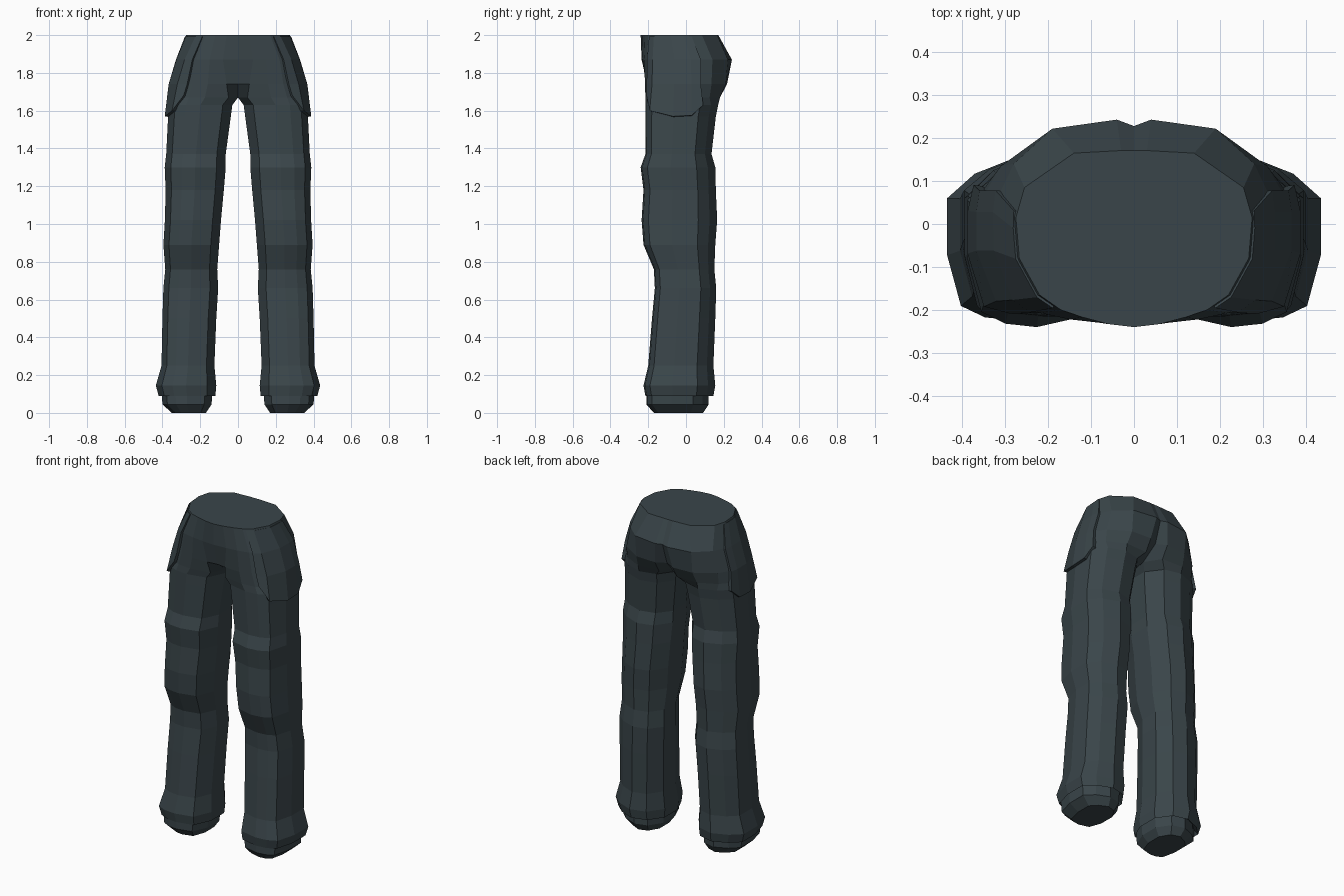
import bpy

if "Cube" in bpy.data.objects:
    bpy.data.objects.remove(bpy.data.objects["Cube"])

cloth = bpy.data.materials.new("dark slate cloth")
cloth.diffuse_color = (0.042, 0.060, 0.068, 1)
cloth.use_nodes = True
cloth.node_tree.nodes["Principled BSDF"].inputs["Base Color"].default_value = cloth.diffuse_color

# Leg cross-section, running from the front round the outside to the back and inside
SECTION = [(0, -1), (.45, -.96), (.8, -.82), (1, -.2), (1, .5), (.6, .8),
           (0, 1), (-.6, .87), (-1, .4), (-1, -.3), (-.7, -.87)]
N = len(SECTION)

# Leg levels: height, inner x, outer x, front y, back y
LEG = [(0.0, .17, .35, -.17, .09), (.045, .14, .40, -.21, .12), (.115, .135, .405, -.21, .12),
       (.09, .12, .42, -.215, .145), (.145, .115, .435, -.225, .155),
       (.25, .125, .405, -.20, .145), (.50, .115, .40, -.18, .155),
       (.66, .105, .395, -.165, .16), (.76, .11, .385, -.17, .15),
       (.89, .10, .395, -.225, .155), (1.02, .09, .387, -.235, .165),
       (1.18, .075, .383, -.225, .158), (1.30, .065, .388, -.24, .155),
       (1.37, .065, .38, -.215, .135), (1.57, .038, .37, -.215, .158),
       (1.63, .03, .368, -.215, .17)]

# Hip levels: the inside points lie on the centre line
HIPS = {
    1.67: [(.175, -.215), (.26, -.205), (.325, -.17), (.363, -.06), (.366, .06), (.31, .125),
           (.20, .18), (.06, .175), (0, .08), (0, -.10), (.05, -.195)],
    1.74: [(.16, -.217), (.24, -.207), (.31, -.17), (.352, -.06), (.353, .06), (.31, .135),
           (.19, .21), (.06, .217), (0, .185), (0, -.205), (.06, -.213)],
    1.87: [(.15, -.222), (.22, -.207), (.275, -.168), (.315, -.06), (.318, .06), (.28, .14),
           (.19, .222), (.04, .243), (0, .228), (0, -.235), (.08, -.23)],
    2.0: [(.12, -.217), (.17, -.20), (.22, -.165), (.267, -.08), (.275, .015), (.255, .085),
          (.14, .165), (.03, .171), (0, .171), (0, -.24), (.06, -.233)],
}

rings = []
for z, x0, x1, y0, y1 in LEG:
    cx, hx, cy, hy = (x0 + x1) / 2, (x1 - x0) / 2, (y0 + y1) / 2, (y1 - y0) / 2
    rings.append([(cx + u * hx, cy + v * hy, z) for u, v in SECTION])
rings += [[(x, y, z) for x, y in pts] for z, pts in HIPS.items()]


def add_object(name, verts, faces):
    mesh = bpy.data.meshes.new(name)
    mesh.from_pydata(verts, [], faces)
    mesh.materials.append(cloth)
    obj = bpy.data.objects.new(name, mesh)
    bpy.context.collection.objects.link(obj)
    return obj


def mirror(obj):
    mod = obj.modifiers.new("mirror", 'MIRROR')
    mod.use_clip = True
    mod.merge_threshold = 0.0005


# Trousers: one leg and half the hips, lofted and mirrored
first_hip = len(LEG)
faces = [tuple(reversed(range(N)))]
for r in range(len(rings) - 1):
    for i in range(N):
        if r >= first_hip and i == 8:      # open along the centre line
            continue
        j = (i + 1) % N
        faces.append((r * N + i, r * N + j, (r + 1) * N + j, (r + 1) * N + i))
faces.append(tuple((len(rings) - 1) * N + i for i in range(N)))
mirror(add_object("trousers", [p for ring in rings for p in ring], faces))


def on_body(column, z):
    """Point on the trousers at a fractional column and a height."""
    for low, high in zip(rings[first_hip - 3:], rings[first_hip - 2:]):
        if z <= high[0][2]:
            break
    t = (z - low[0][2]) / (high[0][2] - low[0][2])
    i = int(column)
    f = column - i
    mix = lambda a, b, k: a + (b - a) * k
    return [mix(mix(low[i][k], low[i + 1][k], f), mix(high[i][k], high[i + 1][k], f), t)
            for k in (0, 1)]


# Side pockets: raised panels with an angled lower edge
COLUMNS = [(1.3, 1.68), (2, 1.60), (3, 1.57), (3.7, 1.575), (4.15, 1.63)]
verts, faces = [], []
for column, bottom in COLUMNS:
    for z, lift in ((bottom, .018), (1.74, .015), (1.87, .012), (1.992, .006)):
        x, y = on_body(column, z)
        dx, dy = x - .15, y + .03
        length = (dx * dx + dy * dy) ** .5
        verts.append((x + dx / length * lift, y + dy / length * lift, z))
for c in range(len(COLUMNS) - 1):
    for r in range(3):
        a, b = c * 4 + r, (c + 1) * 4 + r
        faces.append((a, b, b + 1, a + 1))
pocket = add_object("side_pockets", verts, faces)
solid = pocket.modifiers.new("thickness", 'SOLIDIFY')
solid.thickness = 0.025
solid.offset = -1
mirror(pocket)
